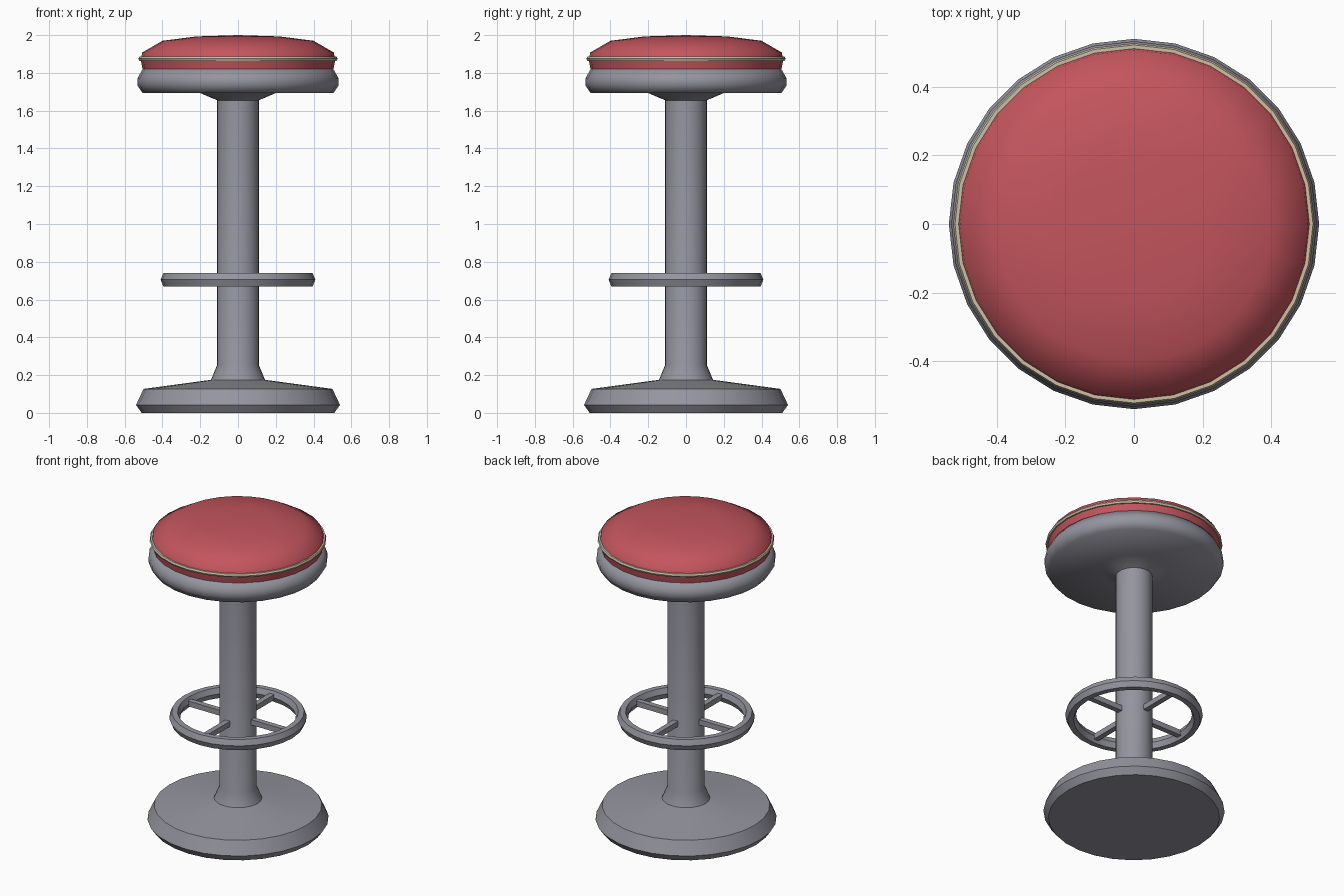
import bpy, bmesh, math
from mathutils import Matrix

cube = bpy.data.objects.get("Cube")
if cube:
    bpy.data.objects.remove(cube, do_unlink=True)

SEGMENTS = 28


def material(name, rgb):
    m = bpy.data.materials.new(name)
    m.use_nodes = True
    m.diffuse_color = (*rgb, 1)
    m.node_tree.nodes["Principled BSDF"].inputs["Base Color"].default_value = (*rgb, 1)
    return m


metal = material("grey metal", (0.30, 0.30, 0.35))
red = material("red vinyl", (0.55, 0.09, 0.11))
cream = material("cream piping", (0.62, 0.53, 0.38))


def finish(bm, name, mat, angle):
    """Turn a bmesh into an object; edges bent beyond angle stay sharp."""
    bmesh.ops.recalc_face_normals(bm, faces=bm.faces)
    mesh = bpy.data.meshes.new(name)
    bm.to_mesh(mesh)
    bm.free()
    mesh.materials.append(mat)
    obj = bpy.data.objects.new(name, mesh)
    bpy.context.collection.objects.link(obj)
    bpy.ops.object.select_all(action='DESELECT')
    obj.select_set(True)
    bpy.context.view_layer.objects.active = obj
    bpy.ops.object.shade_smooth_by_angle(angle=math.radians(angle))
    return obj


def lathe(name, profile, mat, angle=30, closed=False):
    """Spin a (radius, height) profile around the z axis."""
    bm = bmesh.new()
    verts = [bm.verts.new((r, 0, z)) for r, z in profile]
    pairs = list(zip(verts, verts[1:]))
    if closed:
        pairs.append((verts[-1], verts[0]))
    edges = [bm.edges.new(p) for p in pairs]
    bmesh.ops.spin(bm, geom=verts + edges, axis=(0, 0, 1), cent=(0, 0, 0),
                   angle=math.tau, steps=SEGMENTS, use_duplicate=False)
    bmesh.ops.remove_doubles(bm, verts=bm.verts, dist=0.0005)
    return finish(bm, name, mat, angle)


# Floor base flaring up into the column
lathe("base_and_column", [(0, 0), (0.51, 0), (0.54, 0.042), (0.5, 0.127),
                          (0.143, 0.175), (0.11, 0.255), (0.11, 1.67)], metal)

# Metal seat pan with its conical mount
lathe("seat_pan", [(0.11, 1.655), (0.2, 1.693), (0.505, 1.693), (0.533, 1.735),
                   (0.533, 1.77), (0.505, 1.82), (0, 1.82)], metal, 80)

# Cushion in two halves, with piping on the seam
lathe("cushion_side", [(0.49, 1.81), (0.505, 1.82), (0.515, 1.87)], red)
lathe("cushion_top", [(0.515, 1.87), (0.507, 1.908), (0.4, 1.97),
                      (0.22, 1.993), (0, 2.0)], red, 60)
lathe("cushion_piping", [(0.505, 1.864), (0.522, 1.864), (0.527, 1.875),
                         (0.522, 1.886), (0.505, 1.886)], cream, 30, True)

# Footrest ring with a hexagonal section
lathe("footrest_ring", [(0.36, 0.67), (0.395, 0.67), (0.41, 0.705),
                        (0.395, 0.74), (0.36, 0.74), (0.345, 0.705)], metal, 30, True)

# Four spokes joining the ring to the column
bm = bmesh.new()
for i in range(4):
    bmesh.ops.create_cube(bm, size=1, matrix=Matrix.Rotation(i * math.pi / 2, 4, 'Z')
                          @ Matrix.Translation((0.23, 0, 0.705))
                          @ Matrix.Diagonal((0.26, 0.035, 0.035, 1)))
finish(bm, "footrest_spokes", metal, 30)
